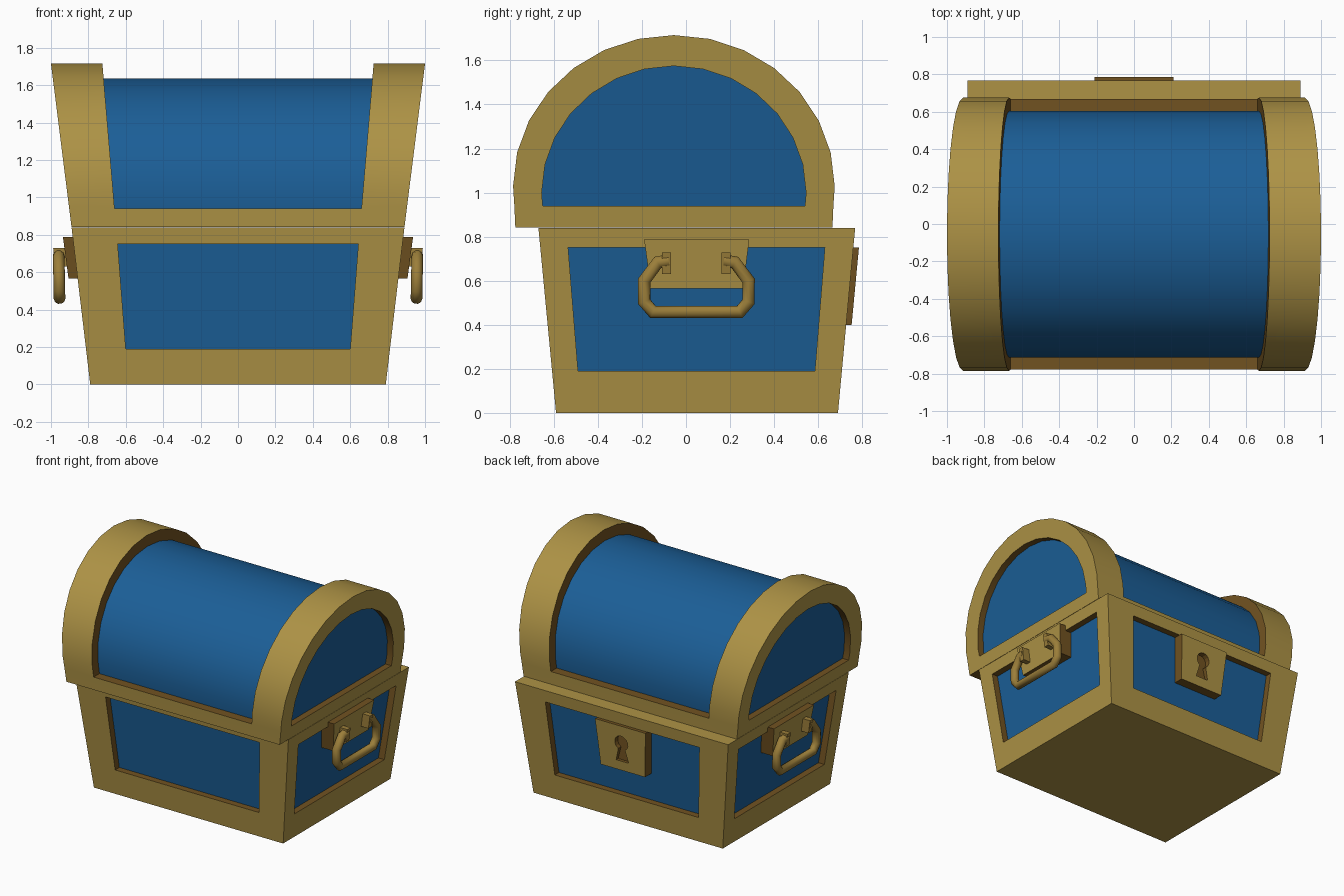
import bpy, bmesh, math
from mathutils import Vector

if "Cube" in bpy.data.objects:
    bpy.data.objects.remove(bpy.data.objects["Cube"])


def material(name, rgb):
    m = bpy.data.materials.new(name)
    m.diffuse_color = (*rgb, 1)
    m.use_nodes = True
    m.node_tree.nodes["Principled BSDF"].inputs["Base Color"].default_value = m.diffuse_color
    return m


MATS = [material("antique gold", (0.42, 0.29, 0.06)),
        material("deep blue", (0.011, 0.113, 0.31)),
        material("dark brown", (0.165, 0.085, 0.015)),
        material("bronze", (0.33, 0.21, 0.042))]
GOLD, BLUE, BROWN, BRONZE = range(4)


def finish(name, bm, smooth=None):
    bmesh.ops.remove_doubles(bm, verts=bm.verts, dist=1e-5)
    bmesh.ops.recalc_face_normals(bm, faces=bm.faces)
    me = bpy.data.meshes.new(name)
    bm.to_mesh(me)
    bm.free()
    for m in MATS:
        me.materials.append(m)
    ob = bpy.data.objects.new(name, me)
    bpy.context.collection.objects.link(ob)
    if smooth:
        shade(ob, smooth)
    return ob


def shade(ob, angle):
    bpy.ops.object.select_all(action='DESELECT')
    ob.select_set(True)
    bpy.context.view_layer.objects.active = ob
    bpy.ops.object.shade_smooth_by_angle(angle=math.radians(angle))


def face(bm, pts, mat=GOLD):
    f = bm.faces.new([bm.verts.new(p) for p in pts])
    f.material_index = mat


def bridge(bm, a, b, mat=GOLD, closed=True):
    n = len(a)
    for i in range(n if closed else n - 1):
        j = (i + 1) % n
        face(bm, (a[i], a[j], b[j], b[i]), mat)


def framed_panel(bm, outer, inner, push):
    """Gold frame between two loops, brown recess walls and a blue panel."""
    outer, inner = [Vector(p) for p in outer], [Vector(p) for p in inner]
    deep = [p + Vector(push) for p in inner]
    bridge(bm, outer, inner)
    bridge(bm, inner, deep, BROWN)
    clean = [p for i, p in enumerate(deep) if (p - deep[i - 1]).length > 1e-5]
    face(bm, clean, BLUE)


def solid(name, low, high, mat=BROWN, gold_side=None):
    """Closed prism; faces looking towards gold_side become gold."""
    bm = bmesh.new()
    bridge(bm, low, high, mat)
    face(bm, low, mat)
    face(bm, high, mat)
    ob = finish(name, bm)
    if gold_side:
        for p in ob.data.polygons:
            if p.normal.dot(Vector(gold_side)) > 0.9:
                p.material_index = GOLD
    return ob


# Base: tapered box with a recessed blue panel on each side
def rect(x, y0, y1, z):
    return [(-x, y0, z), (x, y0, z), (x, y1, z), (-x, y1, z)]


H = 0.84
low, high = rect(0.79, -0.59, 0.69, 0), rect(0.89, -0.67, 0.768, H)


def base_x(z):
    return 0.79 + 0.10 * z / H


def front_y(z):
    return -0.59 - 0.08 * z / H


def back_y(z):
    return 0.69 + 0.078 * z / H


bm = bmesh.new()
face(bm, low)
face(bm, high)
D, Z0, Z1 = 0.05, 0.19, 0.75
for yf, a, b, push in ((front_y, 0, 1, D), (back_y, 2, 3, -D)):
    s = -1 if a == 0 else 1
    inner = [(s * w * k, yf(z), z) for k, w, z in
             ((1, 0.60, Z0), (-1, 0.60, Z0), (-1, 0.643, Z1), (1, 0.643, Z1))]
    framed_panel(bm, (low[a], low[b], high[b], high[a]), inner, (0, push, 0))
for s, a, b in ((1, 1, 2), (-1, 0, 3)):
    inner = [(s * base_x(z), y, z) for y, z in
             ((-0.49, Z0), (0.585, Z0), (0.63, Z1), (-0.535, Z1))]
    framed_panel(bm, (low[a], low[b], high[b], high[a]), inner, (-s * D, 0, 0))
finish("base", bm)

# Lid: two gold arches, a blue barrel between them, a gold lower band
YC, ZB, ZL = -0.055, 0.842, 0.94


def arch(w, h, cz, z_first):
    arc = [(w * math.cos(t), cz + h * math.sin(t))
           for t in (math.pi * (1 - i / 14) for i in range(15))]
    pts = [(-w * 0.986, z_first), (-w * 0.992, ZL)] + arc
    if z_first == ZL:
        pts[0] = pts[1]
    pts += [(-p[0], p[1]) for p in reversed(pts[:2])]
    return [(YC + y, z) for y, z in pts]


def x_out(z):
    return 0.89 + (z - H) * 0.1257


def x_in(z):
    return 0.66 + (z - ZL) * 0.084


def at(loop, fx, s):
    return [(s * fx(z), y, z) for y, z in loop]


outer = arch(0.73, 0.685, 1.03, ZB)
barrel = arch(0.66, 0.605, 1.03, ZL)
panel = arch(0.60, 0.575, 1.0, ZL)
bm = bmesh.new()
for s in (1, -1):
    o_out, o_in = at(outer, x_out, s), at(outer, x_in, s)
    framed_panel(bm, o_out, at(panel, x_out, s), (-s * D, 0, 0))
    bridge(bm, o_out, o_in, closed=False)
    face(bm, (o_out[0], o_out[-1], o_in[-1], o_in[0]), BROWN)
    bridge(bm, o_in[1:-1], at(barrel, x_in, s)[1:-1], BROWN, closed=False)
L, R = at(outer, x_in, -1), at(outer, x_in, 1)
bl, br = at(barrel, x_in, -1)[1:-1], at(barrel, x_in, 1)[1:-1]
bridge(bm, bl, br, BLUE, closed=False)
for i, j, k in ((0, 1, 0), (-1, -2, -1)):
    face(bm, (L[i], R[i], R[j], L[j]))
    face(bm, (L[j], R[j], br[k], bl[k]), BROWN)
face(bm, (L[0], R[0], R[-1], L[-1]), BROWN)
finish("lid", bm, 25)

# Side handles: plate, two lugs and a hanging bar
for s, side in ((1, "right"), (-1, "left")):
    def slab(y0, y1, xa, xb, z):
        return [(s * xa, y0, z), (s * xb, y0, z), (s * xb, y1, z), (s * xa, y1, z)]
    solid(side + "_handle_plate", slab(-0.16, 0.26, 0.79, 0.906, 0.565),
          slab(-0.19, 0.287, 0.82, 0.936, 0.788), gold_side=(s, 0, 0))
    for n, y in (("front", -0.088), ("back", 0.182)):
        solid(f"{side}_handle_{n}_lug", slab(y - 0.02, y + 0.02, 0.89, 0.975, 0.63),
              slab(y - 0.02, y + 0.02, 0.90, 0.988, 0.728), BRONZE)
    path = [(-0.078, 0.69), (-0.128, 0.683), (-0.19, 0.60), (-0.19, 0.505), (-0.15, 0.458)]
    path += [(0.094 - y, z) for y, z in reversed(path)]
    cu = bpy.data.curves.new("bar_path", 'CURVE')
    cu.dimensions = '3D'
    cu.bevel_depth, cu.bevel_resolution, cu.use_fill_caps = 0.031, 3, True
    sp = cu.splines.new('POLY')
    sp.points.add(len(path) - 1)
    for p, (y, z) in zip(sp.points, path):
        p.co = (s * (0.955 + 0.02 * (z - 0.5)), y, z, 1)
    tmp = bpy.data.objects.new("bar_path", cu)
    me = bpy.data.meshes.new_from_object(tmp)
    bpy.data.objects.remove(tmp)
    me.materials.clear()
    me.materials.append(MATS[BRONZE])
    bar = bpy.data.objects.new(side + "_handle_bar", me)
    bpy.context.collection.objects.link(bar)
    shade(bar, 60)

# Lock plate on the back with a sunken keyhole
lock = solid("lock_plate",
             [(-0.185, 0.66, 0.40), (0.185, 0.66, 0.40), (0.185, 0.752, 0.40), (-0.185, 0.752, 0.40)],
             [(-0.21, 0.69, 0.75), (0.21, 0.69, 0.75), (0.21, 0.785, 0.75), (-0.21, 0.785, 0.75)],
             gold_side=(0, 1, 0))
hole = [(0.055 * math.cos(math.radians(a)), 0.615 + 0.055 * math.sin(math.radians(a)))
        for a in range(-60, 241, 25)]
hole += [(-0.052, 0.472), (0.052, 0.472)]
cutter = solid("keyhole_cutter", [(x, 0.735, z) for x, z in hole], [(x, 0.85, z) for x, z in hole])
cutter.hide_render = True
mod = lock.modifiers.new("keyhole", 'BOOLEAN')
mod.operation, mod.object, mod.solver = 'DIFFERENCE', cutter, 'EXACT'
bpy.context.view_layer.update()
cut = bpy.data.meshes.new_from_object(lock.evaluated_get(bpy.context.evaluated_depsgraph_get()))
lock.modifiers.clear()
lock.data = cut
bpy.data.objects.remove(cutter)
